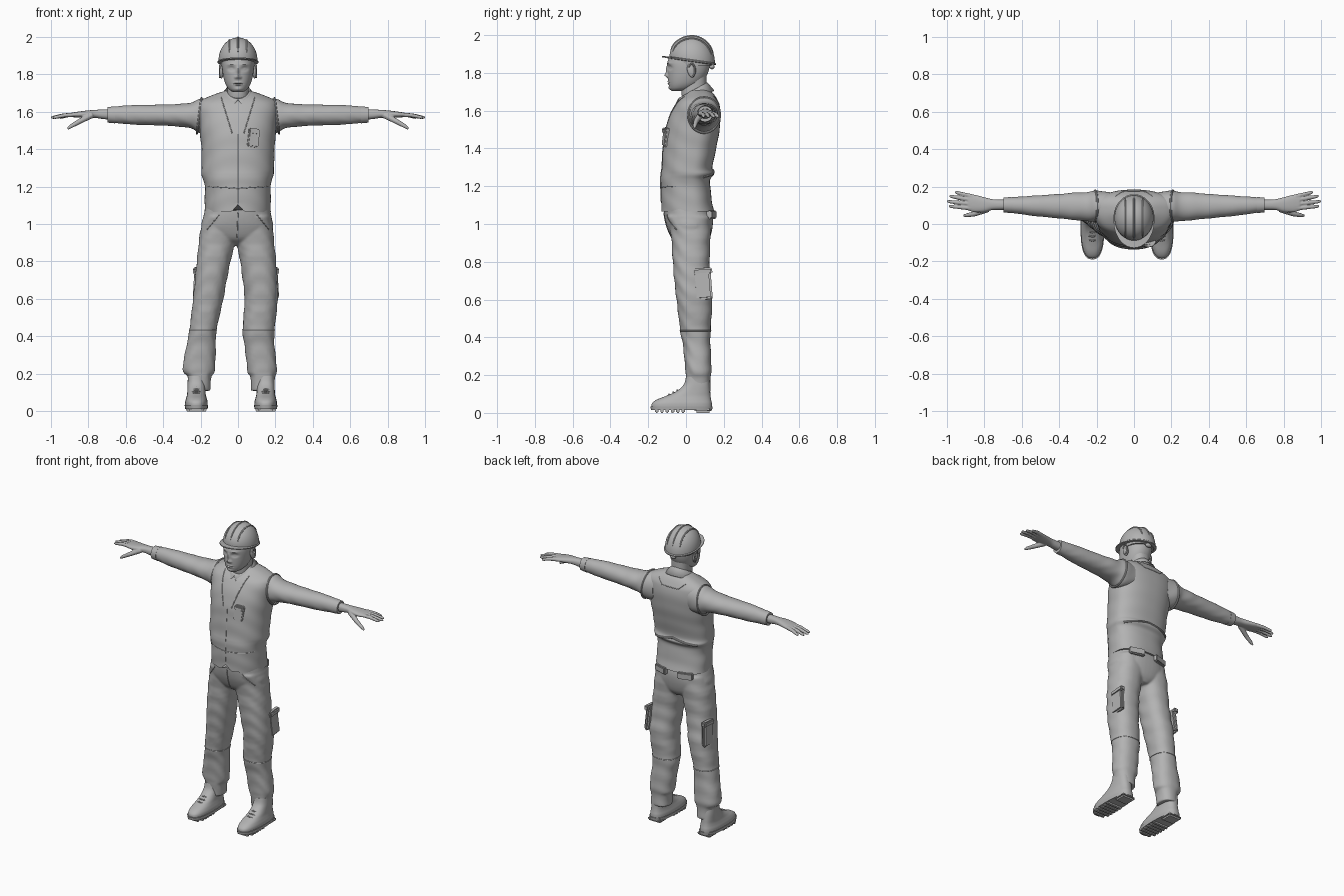
import bpy, bmesh, math
from math import sin, cos, pi, exp, sqrt
from mathutils import Vector
from mathutils.bvhtree import BVHTree

if "Cube" in bpy.data.objects:
    bpy.data.objects.remove(bpy.data.objects["Cube"])

grey = bpy.data.materials.new("plain_grey")
grey.use_nodes = True
shade = (0.45, 0.45, 0.45, 1)
grey.diffuse_color = shade
grey.node_tree.nodes["Principled BSDF"].inputs["Base Color"].default_value = shade
parts = []


def link(name, mesh):
    obj = bpy.data.objects.new(name, mesh)
    bpy.context.collection.objects.link(obj)
    mesh.materials.clear()
    mesh.materials.append(grey)
    parts.append(obj)
    return obj


def finish(name, bm):
    bmesh.ops.recalc_face_normals(bm, faces=bm.faces)
    mesh = bpy.data.meshes.new(name)
    bm.to_mesh(mesh)
    bm.free()
    return link(name, mesh)


def skin_rows(name, rows, cap=True):
    """Bridge closed rows of points into a surface."""
    bm = bmesh.new()
    grid = [[bm.verts.new(p) for p in row] for row in rows]
    n = len(grid[0])
    for low, high in zip(grid, grid[1:]):
        for i in range(n):
            j = (i + 1) % n
            bm.faces.new((low[i], low[j], high[j], high[i]))
    if cap:
        bm.faces.new(grid[0])
        bm.faces.new(grid[-1])
    return finish(name, bm)


def catmull(a, b, c, d, t):
    return 0.5 * (2 * b + (c - a) * t + (2 * a - 5 * b + 4 * c - d) * t * t + (3 * b - a - 3 * c + d) * t ** 3)


def loft(name, rings, axis="z", n=48, steps=5, power=2.3, bias=0.5, wrinkle=0.0, shape=None):
    """Smooth body through rings of (position, low a, high a, low b, high b)."""
    rows = []
    last = len(rings) - 1
    for k in range(last * steps + 1):
        i = min(k // steps, last - 1)
        quad = [rings[max(0, min(last, i + o))] for o in (-1, 0, 1, 2)]
        t, a0, a1, b0, b1 = [catmull(*v, k / steps - i) for v in zip(*quad)]
        ac, bc = (a0 + a1) / 2, b0 + bias * (b1 - b0)
        row = []
        for j in range(n):
            u = 2 * pi * j / n
            c, s = [math.copysign(abs(f(u)) ** (2 / power), f(u)) for f in (cos, sin)]
            fold = 1 + wrinkle * sin(60 * t + 3 * sin(u) + 2 * cos(2 * u))
            a = ac + c * (a1 - a0) / 2 * fold
            b = bc + s * ((b1 - bc) if s > 0 else (bc - b0)) * fold
            p = Vector((a, b, t) if axis == "z" else (t, a, b))
            row.append(shape(p) if shape else p)
        rows.append(row)
    return skin_rows(name, rows)


def tube(name, points, radii, closed=False):
    curve = bpy.data.curves.new(name, "CURVE")
    curve.dimensions = "3D"
    curve.bevel_depth, curve.bevel_resolution, curve.use_fill_caps = 1, 2, True
    spline = curve.splines.new("POLY")
    spline.points.add(len(points) - 1)
    spline.use_cyclic_u = closed
    for i, (sp, p) in enumerate(zip(spline.points, points)):
        sp.co = (*p, 1)
        sp.radius = radii if isinstance(radii, float) else radii[i]
    temp = bpy.data.objects.new(name, curve)
    bpy.context.collection.objects.link(temp)
    mesh = bpy.data.meshes.new_from_object(temp.evaluated_get(bpy.context.evaluated_depsgraph_get()))
    bpy.data.objects.remove(temp)
    return link(name, mesh)


def blob(name, loc, size, tilt=0):
    bm = bmesh.new()
    bmesh.ops.create_uvsphere(bm, u_segments=20, v_segments=12, radius=1)
    obj = finish(name, bm)
    obj.location, obj.scale, obj.rotation_euler = loc, size, (tilt, 0, 0)
    return obj


def box(name, loc, size, rot=(0, 0, 0), bevel=0.006):
    bm = bmesh.new()
    bmesh.ops.create_cube(bm, size=1)
    bmesh.ops.scale(bm, vec=size, verts=bm.verts)
    bmesh.ops.bevel(bm, geom=bm.edges[:], offset=bevel, segments=2, affect="EDGES")
    obj = finish(name, bm)
    obj.location, obj.rotation_euler = loc, rot
    return obj


def fuse(name, objs, voxel):
    """Merge overlapping bodies into one soft surface."""
    bm = bmesh.new()
    for o in objs:
        bm.from_mesh(o.data)
        parts.remove(o)
        bpy.data.objects.remove(o)
    obj = finish(name, bm)
    mod = obj.modifiers.new("fuse", "REMESH")
    mod.mode, mod.voxel_size, mod.use_smooth_shade = "VOXEL", voxel, True
    soft = obj.modifiers.new("soften", "SMOOTH")
    soft.factor, soft.iterations = 0.5, 3
    return obj


def tree_of(obj):
    dg = bpy.context.evaluated_depsgraph_get()
    dg.update()
    return BVHTree.FromObject(obj, dg)


def seam(name, tree, path, face=-1, radius=0.0025):
    """Thin stitched line laid on the front (-1) or back (1) of a body."""
    pts = []
    for (xa, za), (xb, zb) in zip(path, path[1:]):
        for k in range(11):
            x, z = xa + (xb - xa) * k / 10, za + (zb - za) * k / 10
            hit = tree.ray_cast(Vector((x, face, z)), Vector((0, -face, 0)))[0]
            if hit and (not pts or (hit - pts[-1]).length > 1e-4):
                pts.append(hit)
    tube(name, pts, radius)


# Vest with a notched front hem
def hem_notch(p):
    if p.y < 0 and abs(p.x) < 0.035 and p.z < 1.12:
        p.z += 0.04 * (1 - abs(p.x) / 0.035) * (1.12 - p.z) / 0.055
    return p


vest = loft("vest", [
    (1.065, -.178, .175, -.13, .15), (1.12, -.178, .175, -.132, .137), (1.19, -.176, .174, -.134, .13),
    (1.235, -.185, .18, -.135, .128), (1.265, -.195, .19, -.132, .148), (1.3, -.195, .192, -.128, .14),
    (1.4, -.195, .195, -.122, .16), (1.5, -.205, .203, -.11, .178), (1.58, -.213, .211, -.085, .183),
    (1.63, -.215, .213, -.06, .178), (1.66, -.195, .195, -.035, .165), (1.69, -.13, .13, 0, .145),
    (1.71, -.07, .07, .02, .12)], n=96, steps=6, bias=0.6, wrinkle=0.006, shape=hem_notch)
vest_tree = tree_of(vest)
seam("vest_zip", vest_tree, [(0, 1.48), (0, 1.11)])
seam("waist_seam_front", vest_tree, [(-.16, 1.2), (0, 1.19), (.16, 1.2)])
seam("back_yoke_seam", vest_tree, [(-.1, 1.675), (-.06, 1.64), (.06, 1.64), (.1, 1.675)], 1)
seam("back_waist_fold", vest_tree, [(-.16, 1.26), (0, 1.285), (.16, 1.25)], 1, 0.007)
box("chest_badge", (.082, -.105, 1.46), (.06, .026, .1), (-.08, .14, .25))
box("badge_flap", (.084, -.113, 1.492), (.054, .018, .03), (-.08, .14, .25))

# Trousers: hips and two legs, the right one standing wider
hips = loft("hips", [(1.1, -.17, .168, -.12, .13), (1.04, -.185, .178, -.115, .143),
                     (.98, -.195, .187, -.1, .14), (.92, -.15, .15, -.07, .125), (.885, -.05, .04, -.02, .1)])
leg_rows = [  # height, front, back, right leg span, left leg span
    (1.04, -.1, .13, -.18, 0, 0, .178), (.95, -.08, .13, -.203, -.005, -.015, .188),
    (.8, -.07, .125, -.22, -.04, .012, .203), (.7, -.062, .13, -.23, -.06, .025, .21),
    (.6, -.05, .14, -.24, -.078, .035, .213), (.43, -.03, .13, -.26, -.115, .025, .195),
    (.35, -.015, .13, -.275, -.118, .035, .195), (.24, -.005, .135, -.295, -.122, .048, .207),
    (.205, 0, .132, -.288, -.128, .052, .205), (.185, 0, .13, -.268, -.142, .066, .198),
    (.11, .005, .13, -.262, -.148, .07, .192)]
legs = [loft("leg", [(r[0], r[c], r[c + 1], r[1], r[2]) for r in leg_rows], wrinkle=0.02) for c in (3, 5)]
trousers = fuse("trousers", [hips] + legs, 0.007)
leg_tree = tree_of(trousers)
seam("fly_seam", leg_tree, [(0, 1.06), (-.005, .93)])
for side, name, knee_x, pocket_x, foot_x in ((-1, "right", -.187, -.222, -.222), (1, "left", .11, .2, .148)):
    seam(name + "_hip_pocket", leg_tree, [(side * .1, 1.05), (side * .165, .97)])
    ring = []
    for k in range(32):
        d = Vector((cos(k * pi / 16), sin(k * pi / 16), 0))
        hit = leg_tree.ray_cast(Vector((knee_x, .05, .435)) + d * .12, -d)[0]
        if hit:
            ring.append(hit)
    tube(name + "_knee_seam", ring, 0.003, True)
    box(name + "_cargo_pocket", (pocket_x, .088, .68), (.03, .095, .16), (.08, -side * .06, 0), .01)
    box(name + "_cargo_flap", (pocket_x + side * .002, .088, .75), (.034, .102, .035), (.08, 0, 0), .008)
    box(name + "_back_flap", (side * .09, .135, 1.05), (.1, .03, .045), (0, 0, -side * .3))

    # Boot with sole, heel, tread and laces
    def outline(rows):
        return [(z, foot_x - w, foot_x + w, a, b) for z, w, a, b in rows]

    loft(name + "_boot", outline([
        (.025, .06, -.183, .138), (.05, .06, -.18, .137), (.07, .055, -.155, .133), (.09, .05, -.105, .13),
        (.115, .048, -.05, .128), (.15, .047, -.012, .125), (.19, .045, 0, .12)]), power=2.5)
    loft(name + "_sole", outline([(.014, .06, -.185, .138), (.034, .063, -.189, .141)]), power=2.6, steps=2)
    box(name + "_heel", (foot_x, .09, .012), (.1, .088, .024), bevel=.01)
    for k in range(6):
        box(name + "_tread", (foot_x, -.155 + k * .028, .01), (.11 if k else .08, .018, .02), bevel=.004)
    for k in range(4):
        y, z = -.09 + k * .022, .098 + k * .011
        tube(name + "_lace", [(foot_x + i * .012, y + .004 * abs(i), z - .0022 * i * i) for i in range(-3, 4)], .0045)

    # Sleeve, cuff and armhole edge
    def arm(rows):
        return [(side * r[0],) + r[1:] for r in rows]

    loft(name + "_sleeve", arm([
        (.13, .03, .17, 1.49, 1.67), (.2, .015, .178, 1.485, 1.668), (.25, .015, .17, 1.51, 1.648),
        (.32, .022, .167, 1.52, 1.64), (.4, .03, .16, 1.525, 1.637), (.55, .045, .15, 1.53, 1.635),
        (.62, .055, .145, 1.536, 1.63), (.69, .065, .14, 1.543, 1.622)]), "x", power=2.1, wrinkle=0.012)
    loft(name + "_cuff", arm([(.655, .058, .144, 1.537, 1.628), (.695, .062, .141, 1.541, 1.624)]), "x", power=2.1)
    tube(name + "_armhole", [(side * (.207 - .012 * sin(u)), .096 + .083 * cos(u), 1.577 + .094 * sin(u))
                             for u in [k * pi / 20 for k in range(40)]], .006, True)

    # Hand: palm, four fingers and a lowered thumb
    hand = [loft("palm", arm([
        (.66, .075, .13, 1.555, 1.612), (.72, .075, .13, 1.56, 1.611), (.76, .074, .133, 1.566, 1.609),
        (.8, .064, .143, 1.567, 1.606), (.85, .063, .156, 1.568, 1.6), (.885, .072, .156, 1.57, 1.595)]), "x")]
    for base, x, y in ((.146, .955, .17), (.126, .985, .149), (.105, .998, .121), (.083, .988, .095)):
        a, b = Vector((side * .86, base, 1.584)), Vector((side * x, y, 1.568))
        mid = a.lerp(b, .5) + Vector((0, 0, .004))
        hand.append(tube("finger", [a, mid, a.lerp(b, .92), b], [.0125, .011, .009, .005]))
    hand.append(tube("thumb", [(side * .78, .08, 1.582), (side * .85, .054, 1.545), (side * .89, .047, 1.522),
                               (side * .91, .045, 1.508)], [.018, .014, .011, .006]))
    fuse(name + "_hand", hand, 0.0035)

    # Ear and vest neckline edge
    blob(name + "_ear", (side * .088, .027, 1.812), (.011, .02, .037), .25)
    tube(name + "_ear_rim", [(side * .097, .03 + .018 * cos(u), 1.814 + .034 * sin(u))
                             for u in [-1.2 + k * .3 for k in range(14)]], .0045)
    seam(name + "_neckline", vest_tree, [(side * .09, 1.675), (side * .03, 1.48)])

# Head: sculpted by soft pushes (x, z, width, height, depth)
features = [(.036, 1.828, .018, .011, .012), (.036, 1.827, .011, .006, -.006), (.035, 1.851, .022, .005, -.004),
            (0, 1.812, .008, .024, -.01), (0, 1.787, .011, .011, -.015), (.013, 1.782, .007, .007, -.006),
            (0, 1.753, .019, .004, -.006), (0, 1.742, .016, .004, -.006), (0, 1.7475, .022, .002, .005),
            (0, 1.718, .02, .011, -.006)]


def face(p):
    if p.y < 0:
        p.y += sum(d * exp(-((abs(p.x) - x) / w) ** 2 - ((p.z - z) / h) ** 2) for x, z, w, h, d in features)
    return p


loft("head", [(1.705, -.028, .028, -.075, -.01), (1.72, -.05, .05, -.086, .04), (1.75, -.068, .068, -.093, .085),
              (1.8, -.081, .081, -.096, .116), (1.86, -.085, .085, -.097, .128), (1.92, -.075, .075, -.07, .12),
              (1.95, -.04, .04, -.03, .08)], n=160, steps=14, power=2.2, shape=face)
loft("neck", [(1.62, -.062, .062, -.01, .125), (1.7, -.057, .057, -.025, .11), (1.79, -.06, .06, -.02, .108)])

# Shirt collar with two front points
upper, lower = [], []
for k in range(97):
    u = 2 * pi * k / 96
    off = min(u, 2 * pi - u)
    top = 1.71 - .04 * cos(u)
    drop = .055 * min(1, off / .42) - .014 * min(1, max(0, (off - .42) / .5))
    flare = min(1, off / .42)
    upper.append((.067 * sin(u), .04 - .073 * cos(u), top))
    lower.append(((.07 + .034 * flare) * sin(u), .04 - (.078 + .032 * flare) * cos(u), top - drop - .002))
base = [(.064 * sin(2 * pi * k / 96), .042 - .066 * cos(2 * pi * k / 96), 1.65) for k in range(97)]
collar = skin_rows("collar", [base[:-1], upper[:-1], lower[:-1]], cap=False)
collar.modifiers.new("thickness", "SOLIDIFY").thickness = 0.006


# Hard hat: dome, peaked brim and raised ribs
def rim(y):
    return 1.875 - .14 * y


def dome(ux, uy, h):
    s = max(1e-5, sqrt(ux * ux + uy * uy))
    return Vector((.104 * ux, .033 + .12 * uy, rim(.033 + .12 * uy / s) * (1 - h) + 1.995 * h))


turns = [2 * pi * k / 96 for k in range(96)]
rows = []
for inset, dz in ((.9, -.012), (1.0, -.01), (1.0, -.004)):
    row = []
    for u in turns:
        p = dome(sin(u) * inset, -cos(u) * inset, 0)
        if inset == 1:
            p.x *= 1.05
            p.y -= .034 * sqrt(max(0, cos(u))) + .006 * cos(u)
        p.z = rim(p.y) + dz
        row.append(p)
    rows.append(row)
for k in range(20):
    f = k / 19 * pi * .495
    rows.append([dome(sin(u) * cos(f), -cos(u) * cos(f), sin(f)) for u in turns])
skin_rows("hard_hat", rows)
for c in (-.45, 0, .45):
    k = sqrt(1 - c * c)
    angles = [.3 + i * (pi - .65) / 24 for i in range(25)]
    tube("hat_rib", [dome(c, -cos(t) * k, sin(t) * k) for t in angles],
         [.005 * min(1, .3 + i / 4, .3 + (24 - i) / 4) for i in range(25)])
loft("hat_band", [(1.838, -.088, .088, -.06, .135), (1.875, -.092, .092, -.08, .14)], steps=2)
blob("hat_knob", (0, .138, 1.832), (.022, .014, .013))

# Smooth shading with crisp edges
bpy.ops.object.select_all(action="DESELECT")
for obj in parts:
    obj.select_set(True)
bpy.context.view_layer.objects.active = parts[0]
bpy.ops.object.shade_smooth_by_angle(angle=math.radians(40))
